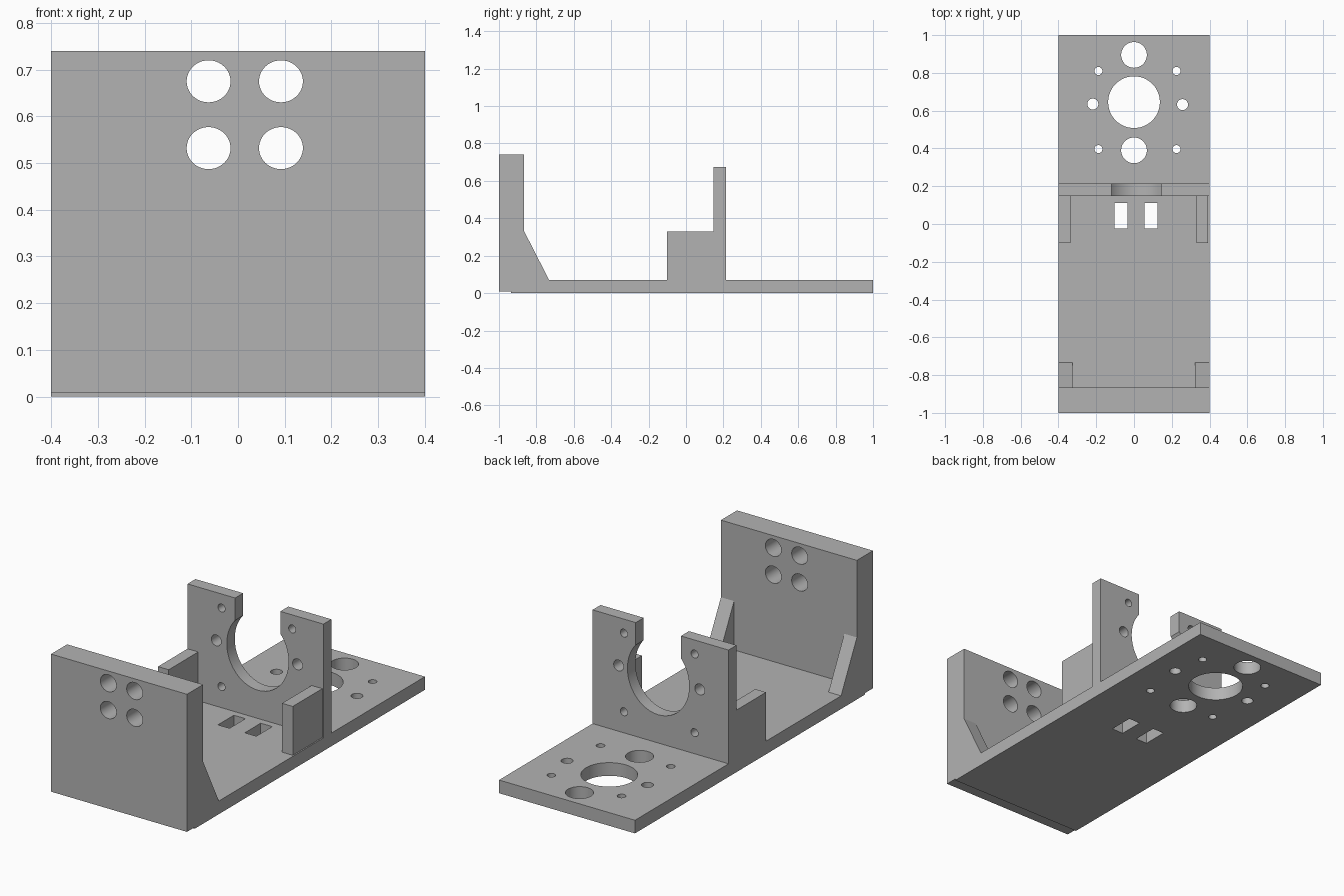
import bpy
import bmesh
import math
from mathutils import Matrix, Vector

cube = bpy.data.objects.get("Cube")
if cube:
    bpy.data.objects.remove(cube, do_unlink=True)

grey = bpy.data.materials.new("matte grey")
grey.use_nodes = True
COLOUR = (0.45, 0.45, 0.45, 1)
grey.diffuse_color = COLOUR
grey.node_tree.nodes["Principled BSDF"].inputs["Base Color"].default_value = COLOUR


def add_object(name, bm):
    bmesh.ops.recalc_face_normals(bm, faces=bm.faces)
    mesh = bpy.data.meshes.new(name)
    bm.to_mesh(mesh)
    bm.free()
    mesh.materials.append(grey)
    obj = bpy.data.objects.new(name, mesh)
    bpy.context.collection.objects.link(obj)
    return obj


def box(name, x, y, z):
    """Box from (low, high) ranges on each axis."""
    bm = bmesh.new()
    bmesh.ops.create_cube(bm, size=1)
    spans = (x, y, z)
    bmesh.ops.scale(bm, vec=[b - a for a, b in spans], verts=bm.verts)
    bmesh.ops.translate(bm, vec=[(a + b) / 2 for a, b in spans], verts=bm.verts)
    return add_object(name, bm)


def side_profile(name, points, x0, x1):
    """Extrude a (y, z) outline between two x positions."""
    bm = bmesh.new()
    face = bm.faces.new([bm.verts.new((x0, y, z)) for y, z in points])
    extruded = bmesh.ops.extrude_face_region(bm, geom=[face])["geom"]
    verts = [v for v in extruded if isinstance(v, bmesh.types.BMVert)]
    bmesh.ops.translate(bm, vec=(x1 - x0, 0, 0), verts=verts)
    return add_object(name, bm)


def rod(centre, rx, ry, along_y=False):
    """Elliptic cutter, running along z or along y."""
    bm = bmesh.new()
    bmesh.ops.create_cone(bm, cap_ends=True, segments=48, radius1=1, radius2=1, depth=0.4)
    bmesh.ops.scale(bm, vec=(rx, ry, 1), verts=bm.verts)
    if along_y:
        bmesh.ops.rotate(bm, matrix=Matrix.Rotation(math.pi / 2, 3, "X"), verts=bm.verts)
    bmesh.ops.translate(bm, vec=Vector(centre), verts=bm.verts)
    return add_object("hole_cutter", bm)


def cut(part, cutter):
    cutter.hide_render = True
    mod = part.modifiers.new("hole", "BOOLEAN")
    mod.operation = "DIFFERENCE"
    mod.solver = "EXACT"
    mod.object = cutter
    bpy.context.view_layer.objects.active = part
    bpy.ops.object.modifier_apply(modifier=mod.name)
    bpy.data.objects.remove(cutter, do_unlink=True)


# Base plate with its round mounting holes and strap slots
base = box("base_plate", (-0.4, 0.4), (-0.935, 1), (0, 0.07))
plate_holes = [
    (0, 0.645, 0.137), (0, 0.895, 0.068), (0, 0.39, 0.068),
    (-0.188, 0.81, 0.021), (0.225, 0.81, 0.021),
    (-0.218, 0.635, 0.029), (0.257, 0.632, 0.029),
    (-0.188, 0.397, 0.021), (0.225, 0.397, 0.021),
]
for x, y, r in plate_holes:
    cut(base, rod((x, y, 0.035), r, r))
for x in (-0.068, 0.09):
    cut(base, box("slot_cutter", (x - 0.034, x + 0.034), (-0.023, 0.111), (-0.1, 0.2)))

# Front wall with four sensor holes
front = box("front_wall", (-0.4, 0.4), (-1, -0.865), (0.008, 0.74))
for x in (-0.063, 0.092):
    for z in (0.532, 0.675):
        cut(front, rod((x, -0.93, z), 0.047, 0.045, True))

# Motor bracket: keyhole opening and six screw holes
bracket = box("motor_bracket", (-0.4, 0.4), (0.147, 0.214), (0.07, 0.675))
cut(bracket, rod((0.013, 0.18, 0.42), 0.182, 0.2, True))
cut(bracket, box("neck_cutter", (-0.12, 0.146), (0.05, 0.3), (0.42, 0.8)))
for side in (-1, 1):
    for dx, z, r in ((0.208, 0.6, 0.021), (0.239, 0.42, 0.029), (0.208, 0.182, 0.021)):
        cut(bracket, rod((0.008 + side * dx, 0.18, z), r, r, True))

# Bracket side supports
box("bracket_support_right", (-0.4, -0.337), (-0.101, 0.147), (0.07, 0.33))
box("bracket_support_left", (0.33, 0.393), (-0.101, 0.147), (0.07, 0.33))

# Sloped gussets behind the front wall
gusset = [(-0.865, 0.07), (-0.732, 0.07), (-0.865, 0.33)]
side_profile("front_gusset_right", gusset, -0.4, -0.326)
side_profile("front_gusset_left", gusset, 0.323, 0.4)

# Smooth hole walls, crisp edges
bpy.ops.object.select_all(action="DESELECT")
for part in (base, front, bracket):
    part.select_set(True)
bpy.context.view_layer.objects.active = base
bpy.ops.object.shade_smooth_by_angle(angle=math.radians(30))
